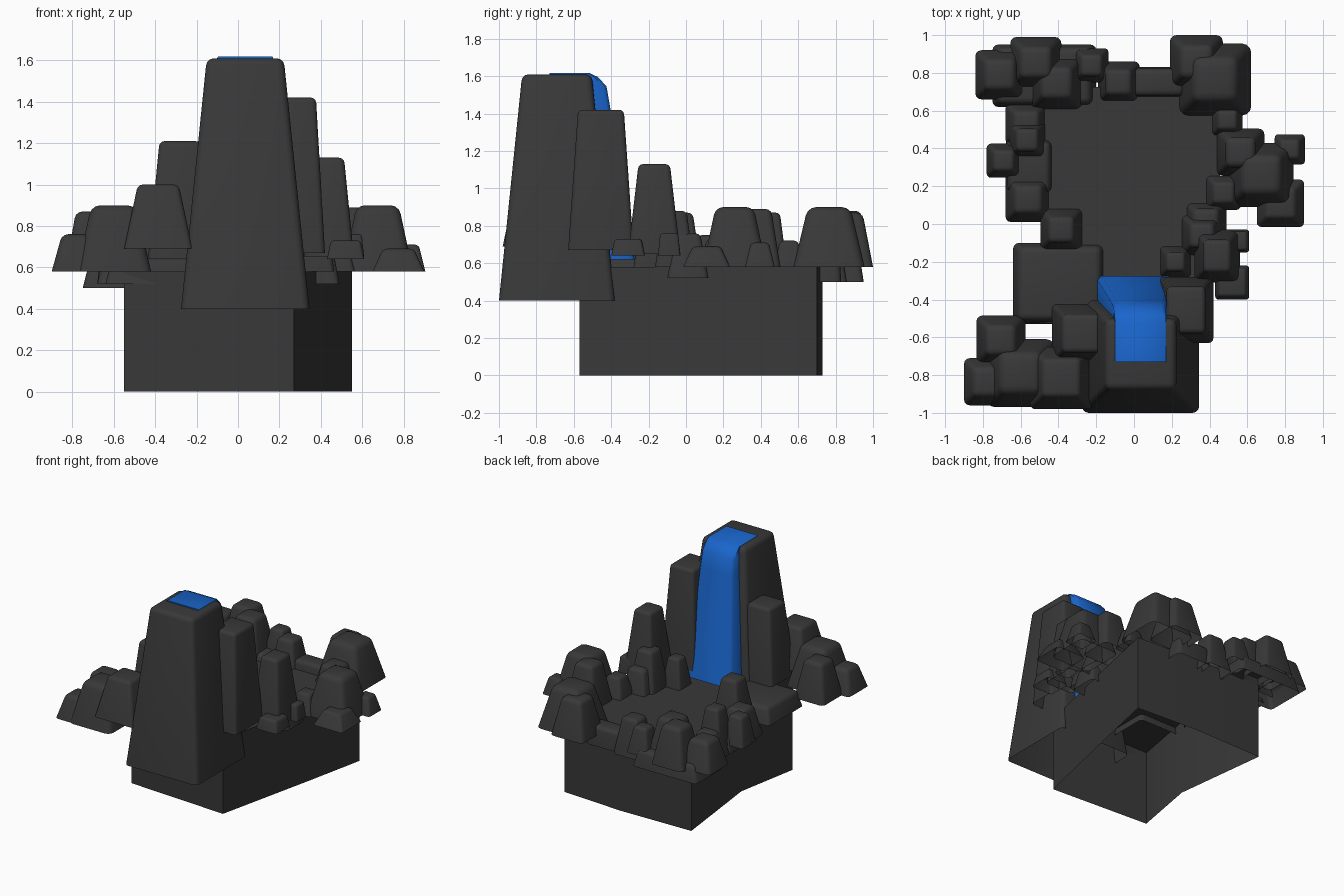
import bpy, bmesh

if "Cube" in bpy.data.objects:
    bpy.data.objects.remove(bpy.data.objects["Cube"])

GROUND = .58  # height of the plinth top

def finish(name, bm, bevel=0.0, angle=.6):
    bmesh.ops.recalc_face_normals(bm, faces=bm.faces)
    if bevel:  # round everything except the foot
        zmin = min(v.co.z for v in bm.verts)
        edges = [e for e in bm.edges if max(v.co.z for v in e.verts) > zmin + 1e-4]
        bmesh.ops.bevel(bm, geom=edges, offset=bevel, segments=3, profile=0.5,
                        affect='EDGES', clamp_overlap=True)
    me = bpy.data.meshes.new(name)
    bm.to_mesh(me)
    bm.free()
    ob = bpy.data.objects.new(name, me)
    bpy.context.collection.objects.link(ob)
    bpy.context.view_layer.objects.active = ob
    ob.select_set(True)
    bpy.ops.object.shade_smooth_by_angle(angle=angle)
    ob.select_set(False)
    return ob

def skin(bm, rings):
    """Join neighbouring rings of vertices with quads."""
    for a, b in zip(rings, rings[1:]):
        for i in range(len(a)):
            j = (i + 1) % len(a)
            bm.faces.new((a[i], a[j], b[j], b[i]))

def block(name, cx, cy, wx, wy, z0, z1, top=.6, bevel=.025):
    """Tapered block with rounded edges, open at the foot."""
    bm = bmesh.new()
    rings = [[bm.verts.new((cx + sx * wx * s / 2, cy + sy * wy * s / 2, z))
              for sx, sy in ((-1, -1), (1, -1), (1, 1), (-1, 1))]
             for s, z in ((1, z0), (top, z1))]
    skin(bm, rings)
    bm.faces.new(rings[1])
    return finish(name, bm, bevel)

def rocks(side, items, foot=GROUND, top=.6):
    """Scatter of square rocks: centre x, centre y, width, top height."""
    for i, (x, y, w, z) in enumerate(items):
        block(f"rock_{side}_{i}", x, y, w, w, foot, z, top, min(w, (z - foot) * 1.5) * .12)

# Hollow plinth: side walls and a flat top, open underneath
plan = [(-.55, -.52), (.27, -.57), (.45, .23), (.55, .7), (.05, .73), (-.55, .72), (-.46, -.02)]
bm = bmesh.new()
rings = [[bm.verts.new((x, y, z)) for x, y in plan] for z in (0, GROUND)]
skin(bm, rings)
bm.faces.new(rings[1])
finish("plinth", bm)

# Tall cliff carrying the waterfall, and the columns beside it
block("cliff", .035, -.69, .62, .62, .4, 1.61, .6, .035)
block("column_left", -.28, -.58, .31, .31, .64, 1.21, .64)
block("column_right", .275, -.455, .29, .35, .67, 1.42, .7)
block("column_right_outer", .44, -.17, .24, .28, .65, 1.13, .6)
block("column_front", -.385, -.815, .33, .33, .69, 1.0)

# Flat ledges
block("ledge_front", -.395, -.315, .49, .43, .52, .645, .88, .03)
block("ledge_back", .13, .75, .3, .16, .5, .65, .88, .03)
block("ledge_back_left", -.475, .785, .55, .33, .5, .63, .88, .03)
block("ledge_left", -.555, .305, .25, .29, .52, .65, .88, .03)

# Rocks around the rim
rocks("front_left", [(-.6, -.79, .36, .9), (-.705, -.615, .26, .87), (-.775, -.835, .25, .76)])
rocks("right_front", [(.52, -.31, .18, .73), (.55, -.09, .12, .76)], .64, .8)
rocks("right_low", [(.38, .01, .22, .76)], .52)
rocks("right", [(.22, -.2, .16, .8), (.36, -.06, .21, .88), (.475, .165, .18, .73),
                (.675, .26, .34, .9), (.775, .11, .25, .69), (.825, .395, .16, .71),
                (.565, .38, .25, .89), (.495, .55, .16, .72)])
rocks("back", [(.43, .765, .38, .9), (.33, .86, .28, .87), (-.225, .84, .18, .78),
               (-.41, .745, .27, .87), (-.52, .855, .27, .88), (-.71, .79, .26, .8)])
rocks("back_low", [(-.08, .75, .22, .78)], .5)
rocks("left", [(-.69, .335, .18, .8), (-.565, .445, .19, .87), (-.385, -.03, .22, .87)])
rocks("left_low", [(-.57, .53, .22, .72), (-.56, .13, .24, .75)], .52)

# Waterfall: y, z, centre x, half width along its path
path = [(-.73, 1.618, .035, .135), (-.52, 1.618, .035, .135), (-.47, 1.595, .033, .136),
        (-.425, 1.545, .03, .138), (-.405, 1.43, .03, .145), (-.275, .62, .005, .2)]
bm = bmesh.new()
rings = []
for y, z, cx, w in path:
    flat = z > 1.6
    c = .004 if flat else .02  # chamfer along the sides
    dy, dz = (0, c) if flat else (c, 0)
    iy, iz = (y, z - .06) if flat else (y - .14, min(z, 1.53))
    rings.append([bm.verts.new(p) for p in (
        (cx - w, iy, iz), (cx - w, y - dy, z - dz), (cx - w + c, y, z),
        (cx + w - c, y, z), (cx + w, y - dy, z - dz), (cx + w, iy, iz))])
skin(bm, rings)
bm.faces.new(rings[0])
bm.faces.new(rings[-1])
water = finish("waterfall", bm, angle=.9)

# Colours: blue water, dark stone for the rest
blue = bpy.data.materials.new("water_blue")
blue.diffuse_color = (.01, .13, .6, 1)
blue.use_nodes = True
blue.node_tree.nodes["Principled BSDF"].inputs["Base Color"].default_value = blue.diffuse_color
stone = bpy.data.materials.new("dark_stone")
stone.diffuse_color = (.04, .04, .04, 1)
stone.use_nodes = True
stone.node_tree.nodes["Principled BSDF"].inputs["Base Color"].default_value = stone.diffuse_color
for ob in bpy.context.scene.objects:
    ob.data.materials.append(blue if ob == water else stone)
